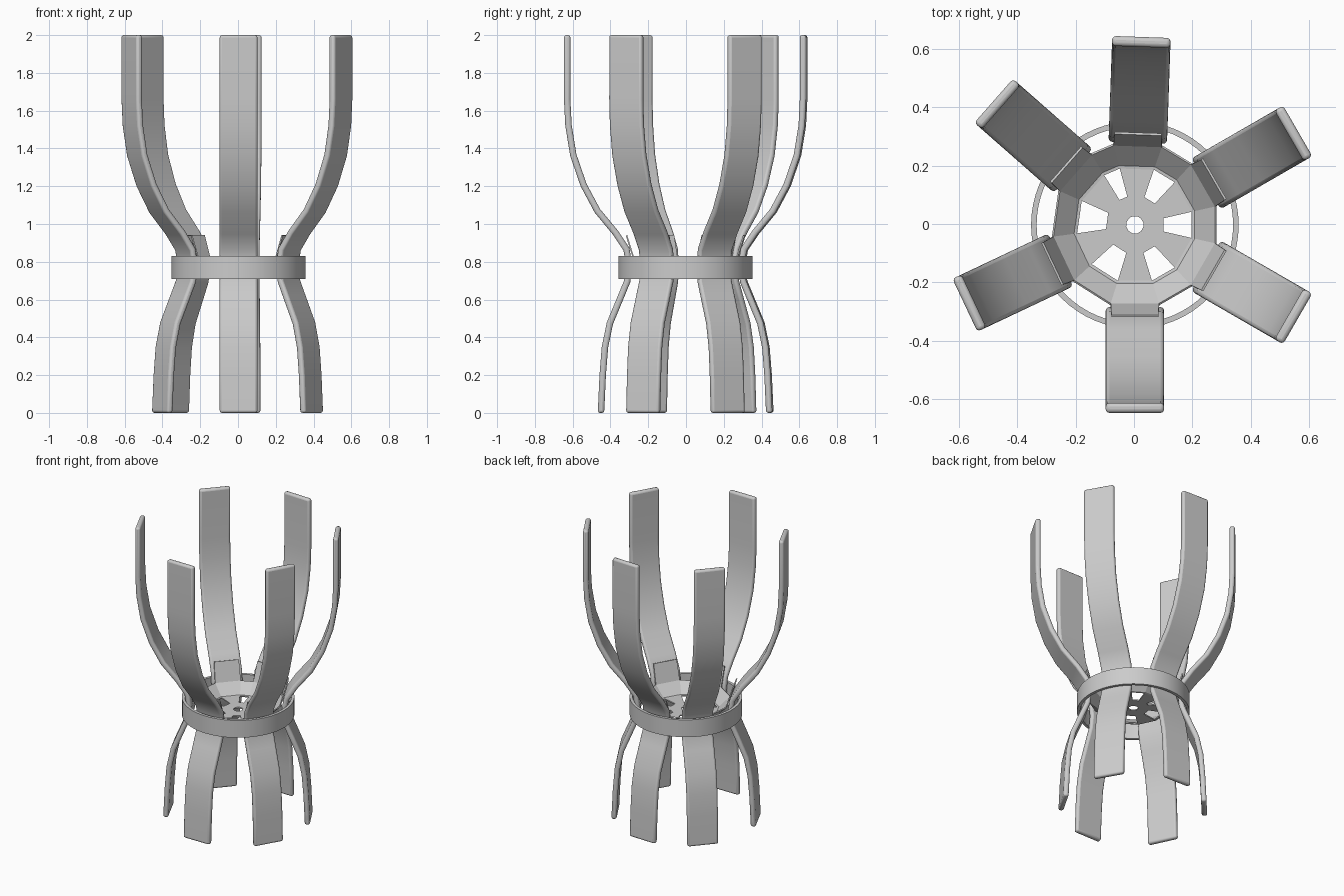
import bpy, bmesh, math
from mathutils import Vector

if "Cube" in bpy.data.objects:
    bpy.data.objects.remove(bpy.data.objects["Cube"])

ARMS = [30, 88, 138.7, 205.3, 270, 330]   # slat directions in degrees
CENTRE = Vector((0.003, -0.003, 0))


def make_object(name, bm):
    bmesh.ops.recalc_face_normals(bm, faces=bm.faces[:])
    mesh = bpy.data.meshes.new(name)
    bm.to_mesh(mesh)
    bm.free()
    ob = bpy.data.objects.new(name, mesh)
    bpy.context.collection.objects.link(ob)
    ob.location = CENTRE
    return ob


def smooth(ob, angle):
    bpy.ops.object.select_all(action='DESELECT')
    ob.select_set(True)
    bpy.context.view_layer.objects.active = ob
    bpy.ops.object.shade_smooth_by_angle(angle=math.radians(angle))


def polar(r, deg, z):
    a = math.radians(deg)
    return Vector((r * math.cos(a), r * math.sin(a), z))


# Curved slats: outer edge profile (radius, height), swept to a flat strip
PROFILE = [(0.464, 0), (0.455, 0.2), (0.443, 0.35), (0.416, 0.48), (0.358, 0.62),
           (0.325, 0.7), (0.315, 0.78), (0.328, 0.86), (0.385, 0.945), (0.48, 1.06),
           (0.555, 1.2), (0.61, 1.36), (0.636, 1.52), (0.643, 1.66), (0.643, 2.0)]
THICK, HALF = 0.034, 0.1


def slat(i, deg):
    bm = bmesh.new()
    side = polar(1, deg + 90, 0)
    sections = []
    for k, (r, z) in enumerate(PROFILE):
        a, b = PROFILE[max(k - 1, 0)], PROFILE[min(k + 1, len(PROFILE) - 1)]
        t = Vector((b[0] - a[0], b[1] - a[1])).normalized()
        end = k in (0, len(PROFILE) - 1)
        ri = r - THICK * (1 if end else t.y)
        zi = z + (0 if end else THICK * t.x)
        outer, inner = polar(r, deg, z), polar(ri, deg, zi)
        sections.append([bm.verts.new(p) for p in (
            outer - side * HALF, outer + side * HALF,
            inner + side * HALF, inner - side * HALF)])
    for a, b in zip(sections, sections[1:]):
        for j in range(4):
            n = (j + 1) % 4
            bm.faces.new((a[j], a[n], b[n], b[j]))
    bm.faces.new(sections[0])
    bm.faces.new(sections[-1])
    ob = make_object(f"slat_{i + 1}", bm)
    bev = ob.modifiers.new("rounded_edges", 'BEVEL')
    bev.width, bev.segments = 0.013, 3
    bev.limit_method, bev.angle_limit = 'ANGLE', math.radians(60)
    smooth(ob, 40)


for i, deg in enumerate(ARMS):
    slat(i, deg)

# Clamping ring round the waist
bm = bmesh.new()
N = 64
section = [(0.355, 0.71), (0.355, 0.83), (0.336, 0.83), (0.336, 0.71)]
rows = [[bm.verts.new(polar(r, 360 * k / N, z)) for r, z in section] for k in range(N)]
for k in range(N):
    a, b = rows[k], rows[(k + 1) % N]
    for j in range(4):
        n = (j + 1) % 4
        bm.faces.new((a[j], b[j], b[n], a[n]))
smooth(make_object("waist_ring", bm), 30)

# Slotted dish with a raised rim and one upright tab per slat
RINGS = [(0.03, 0.74), (0.1, 0.74), (0.2, 0.74), (0.212, 0.742), (0.284, 0.81)]
bm = bmesh.new()
columns = []
for deg in ARMS:
    for off in (-17, 17):
        columns.append([bm.verts.new(polar(r, deg + off, z)) for r, z in RINGS])
for c in range(len(columns)):
    a, b = columns[c], columns[(c + 1) % len(columns)]
    for k in range(len(RINGS) - 1):
        if c % 2 and k == 1:      # slot between neighbouring slats
            continue
        bm.faces.new((a[k], b[k], b[k + 1], a[k + 1]))
for i, deg in enumerate(ARMS):
    side = polar(0.08, deg + 90, 0)
    top = polar(0.312, deg, 0.94)
    bm.faces.new((columns[2 * i][-1], columns[2 * i + 1][-1],
                  bm.verts.new(top + side), bm.verts.new(top - side)))
dish = make_object("slotted_dish", bm)
sol = dish.modifiers.new("sheet", 'SOLIDIFY')
sol.thickness, sol.offset = 0.008, 0
